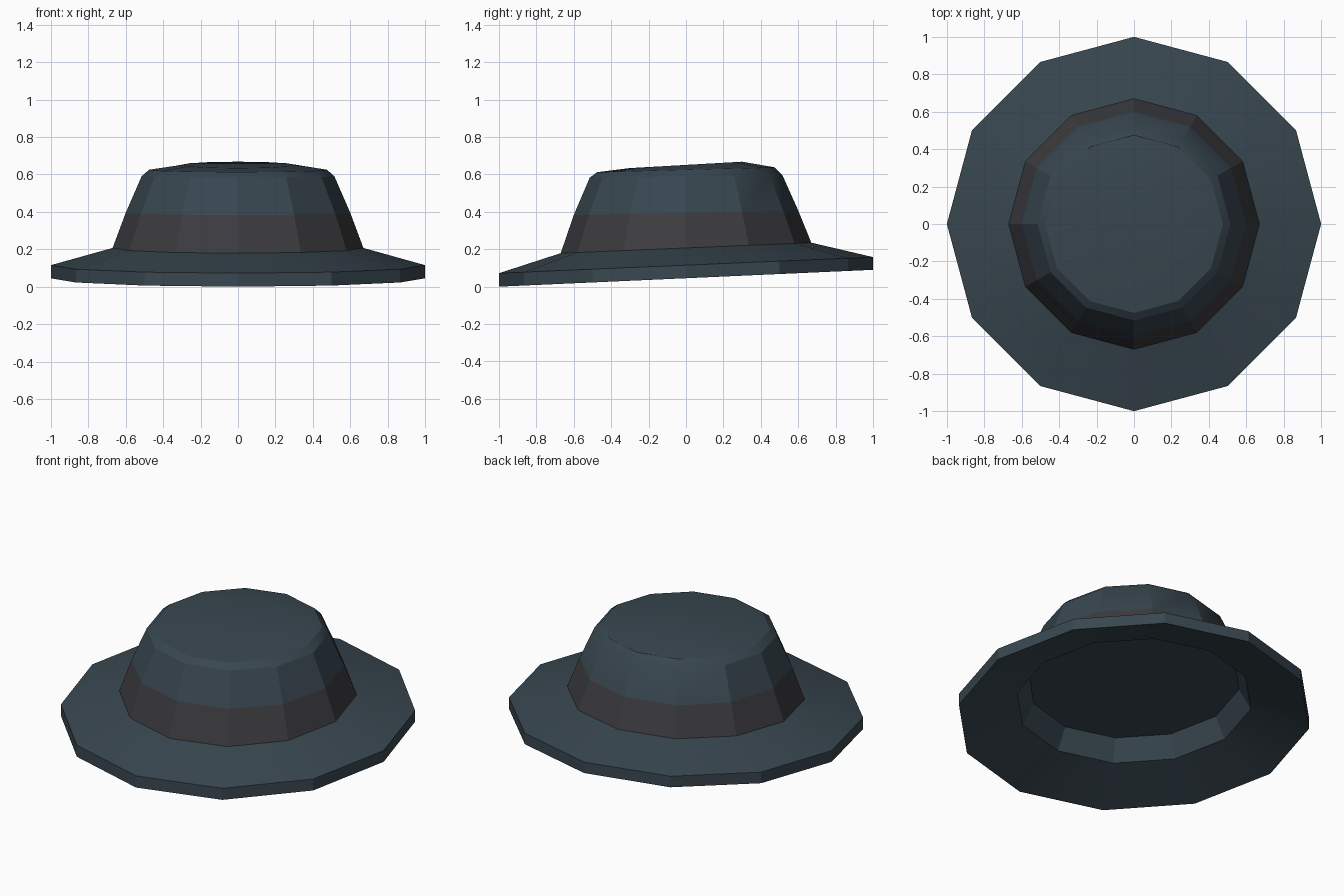
import bpy, bmesh
from math import sin, cos, tau, radians

if "Cube" in bpy.data.objects:
    bpy.data.objects.remove(bpy.data.objects["Cube"])

SIDES = 12


def material(name, rgb):
    m = bpy.data.materials.new(name)
    m.diffuse_color = (*rgb, 1)
    m.use_nodes = True
    m.node_tree.nodes["Principled BSDF"].inputs["Base Color"].default_value = m.diffuse_color
    return m


felt = material("felt", (0.040, 0.062, 0.080))
ribbon = material("ribbon", (0.045, 0.045, 0.051))


def lathe(name, rings, mat, cap=False):
    """Loft 12-sided rings (radius, height, tilt towards the back)."""
    bm = bmesh.new()
    loops = []
    for r, z, tilt in rings:
        pts = [(r * cos(tau * i / SIDES), r * sin(tau * i / SIDES)) for i in range(SIDES)]
        loops.append([bm.verts.new((x, y, z + tilt * y)) for x, y in pts])
    for a, b in zip(loops, loops[1:]):
        for i in range(SIDES):
            j = (i + 1) % SIDES
            bm.faces.new((a[i], a[j], b[j], b[i]))
    if cap:
        bm.faces.new(loops[-1])
    me = bpy.data.meshes.new(name)
    bm.to_mesh(me)
    bm.free()
    me.materials.append(mat)
    ob = bpy.data.objects.new(name, me)
    bpy.context.collection.objects.link(ob)
    # broad cones read smooth, crown facets stay crisp
    bpy.ops.object.select_all(action='DESELECT')
    ob.select_set(True)
    bpy.context.view_layer.objects.active = ob
    bpy.ops.object.shade_smooth_by_angle(angle=radians(22))
    return ob


BASE = (0.67, 0.207, 0.042)
BAND_TOP = (0.60, 0.395, 0.02)

# brim: sloping underside, rim edge, sloping top
lathe("brim", [(0.667, 0.147, 0.043), (1.0, 0.045, 0.045), (1.0, 0.115, 0.043), BASE], felt)

# ribbon around the foot of the crown
lathe("hat_band", [BASE, BAND_TOP], ribbon)

# crown with rounded shoulder and slightly raised, tilted top
lathe("crown", [BAND_TOP, (0.515, 0.59, 0.015), (0.475, 0.625, 0.027), (0.30, 0.651, 0.057)],
      felt, cap=True)

# shallow recess under the hat, faces turned to look downwards
lining = lathe("lining", [(0.667, 0.147, 0.043), (0.60, 0.27, 0.042)], felt, cap=True)
lining.data.flip_normals()
